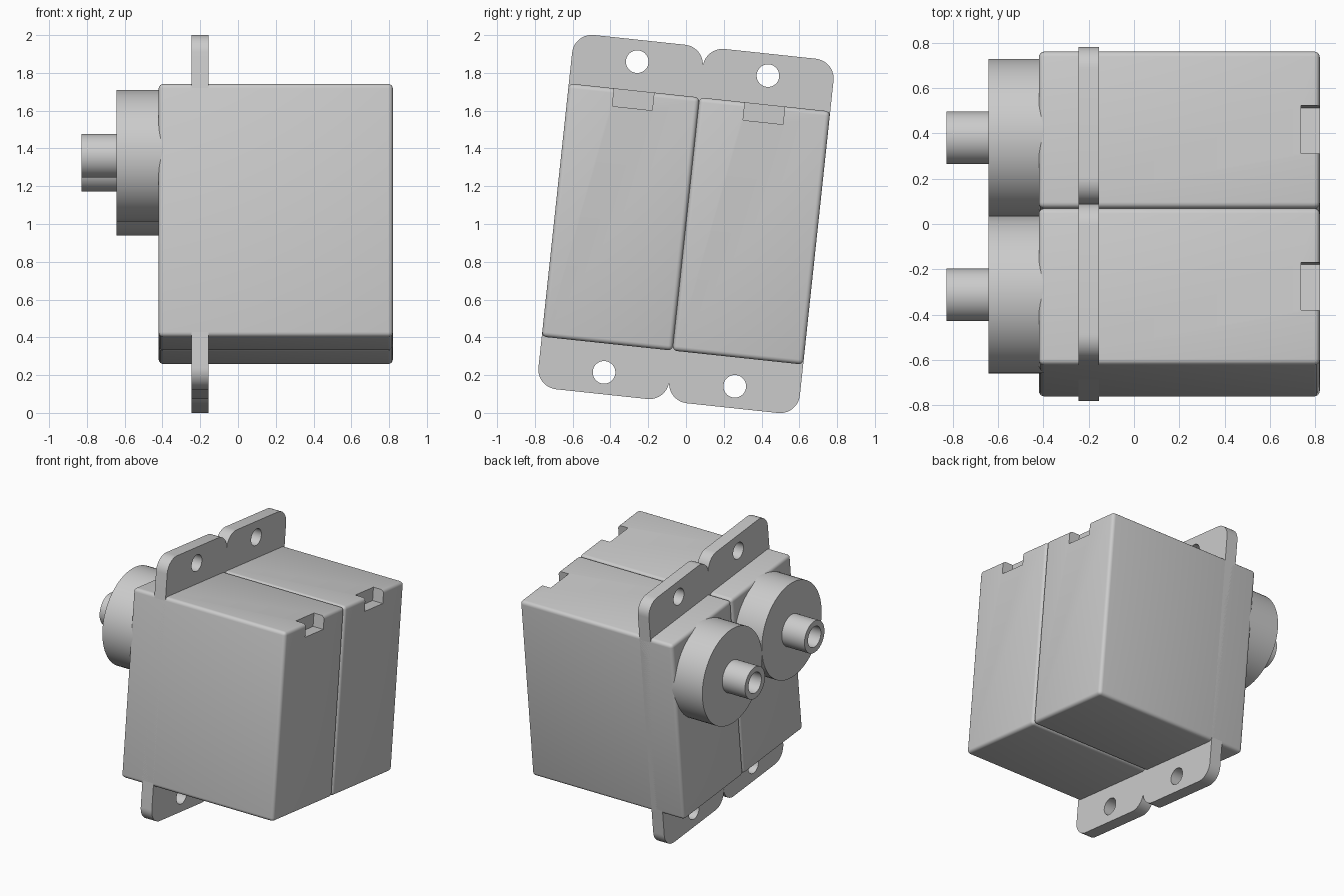
import bpy
import bmesh
import math
from mathutils import Matrix, Vector

default = bpy.data.objects.get("Cube")
if default:
    bpy.data.objects.remove(default, do_unlink=True)

grey = bpy.data.materials.new("plain_grey")
grey.use_nodes = True
COLOUR = (0.6, 0.6, 0.6, 1)
grey.diffuse_color = COLOUR
grey.node_tree.nodes["Principled BSDF"].inputs["Base Color"].default_value = COLOUR

# Whole pair leans about the x axis around its centre
LEAN = Matrix.Translation((0, 0, 1)) @ Matrix.Rotation(math.radians(-6.1), 4, 'X')
HALF_W, HALF_H = 0.348, 0.674          # half width and half height of one case
SHAFT_Z = HALF_H - HALF_W


def add_object(name, bm):
    bmesh.ops.recalc_face_normals(bm, faces=bm.faces)
    mesh = bpy.data.meshes.new(name)
    bm.to_mesh(mesh)
    bm.free()
    mesh.materials.append(grey)
    obj = bpy.data.objects.new(name, mesh)
    bpy.context.collection.objects.link(obj)
    return obj


def box(name, x0, x1, y, half_y, z0, z1):
    bm = bmesh.new()
    bmesh.ops.create_cube(bm, size=1)
    size = Matrix.Diagonal((x1 - x0, 2 * half_y, z1 - z0, 1))
    centre = Matrix.Translation(((x0 + x1) / 2, y, (z0 + z1) / 2))
    bm.transform(centre @ size)
    return add_object(name, bm)


def lathe(name, profile, y, z, steps=64):
    """Spin (x, radius) points about a line along x."""
    bm = bmesh.new()
    verts = [bm.verts.new((x, y, z + r)) for x, r in profile]
    edges = [bm.edges.new(pair) for pair in zip(verts, verts[1:])]
    bmesh.ops.spin(bm, geom=verts + edges, cent=(0, y, z), axis=(1, 0, 0),
                   angle=math.tau, steps=steps)
    bmesh.ops.remove_doubles(bm, verts=bm.verts, dist=0.0001)
    return add_object(name, bm)


def activate(obj):
    bpy.ops.object.select_all(action='DESELECT')
    obj.select_set(True)
    bpy.context.view_layer.objects.active = obj


def round_edges(obj, width, segments, along_x=False):
    bm = bmesh.new()
    bm.from_mesh(obj.data)
    edges = [e for e in bm.edges if not along_x
             or abs((e.verts[0].co - e.verts[1].co).x) > 0.01]
    bmesh.ops.bevel(bm, geom=edges, offset=width, segments=segments,
                    profile=0.5, affect='EDGES')
    bm.to_mesh(obj.data)
    bm.free()


def cut(obj, cutter):
    activate(obj)
    mod = obj.modifiers.new("cut", 'BOOLEAN')
    mod.operation = 'DIFFERENCE'
    mod.solver = 'EXACT'
    mod.object = cutter
    bpy.ops.object.modifier_apply(modifier=mod.name)
    bpy.data.objects.remove(cutter, do_unlink=True)


def finish(obj):
    obj.data.transform(LEAN)
    activate(obj)
    bpy.ops.object.shade_smooth_by_angle(angle=math.radians(30))


for side, y in (("front", -HALF_W), ("back", HALF_W)):
    # Case with softened edges and a cable slot
    case = box(side + "_case", -0.42, 0.82, y, HALF_W, -HALF_H, HALF_H)
    round_edges(case, 0.025, 4)
    cut(case, box("slot_cutter", 0.737, 0.9, y, 0.106, HALF_H - 0.095, HALF_H + 0.1))

    # Mounting plate with rounded corners and a screw hole at each end
    plate = box(side + "_mounting_plate", -0.245, -0.155, y, HALF_W, -0.943, 0.943)
    round_edges(plate, 0.105, 10, along_x=True)
    for z in (-0.827, 0.827):
        cut(plate, lathe("hole_cutter", [(-0.4, 0), (-0.4, 0.06), (0, 0.06), (0, 0)], y, z, 32))

    # Round gear housing and hollow output shaft
    housing = lathe(side + "_gear_housing",
                    [(-0.3, 0), (-0.3, HALF_W), (-0.643, HALF_W), (-0.643, 0)], y, SHAFT_Z)
    shaft = lathe(side + "_output_shaft",
                  [(-0.6, 0), (-0.6, 0.116), (-0.828, 0.116), (-0.828, 0.075), (-0.65, 0.075), (-0.65, 0)],
                  y, SHAFT_Z, 48)

    for part in (case, plate, housing, shaft):
        finish(part)
